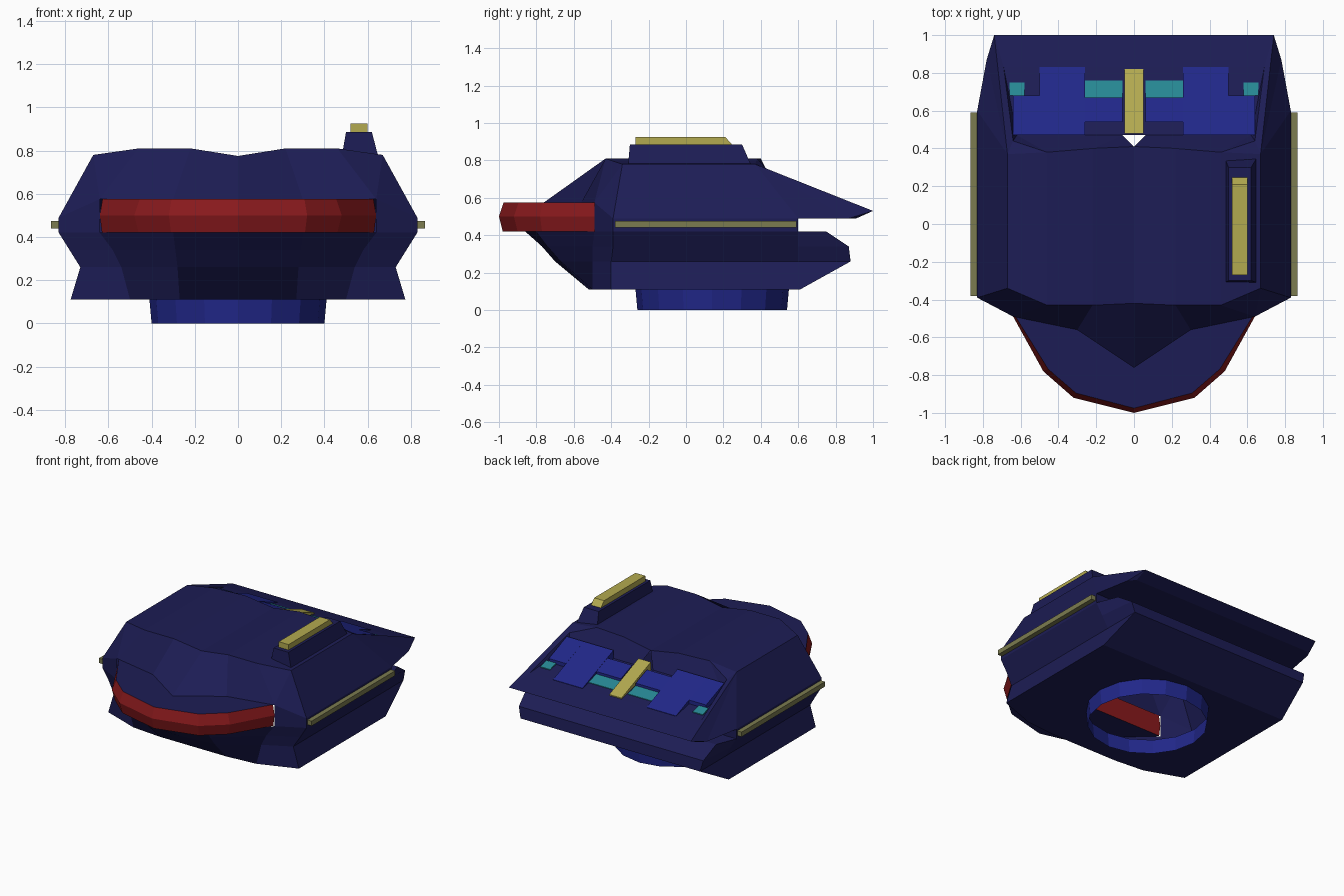
import bpy, bmesh, math

if "Cube" in bpy.data.objects:
    bpy.data.objects.remove(bpy.data.objects["Cube"])


def mat(name, r, g, b):
    m = bpy.data.materials.new(name)
    m.diffuse_color = (r, g, b, 1)
    m.use_nodes = True
    m.node_tree.nodes["Principled BSDF"].inputs["Base Color"].default_value = m.diffuse_color
    return m


NAVY = mat("navy", .012, .012, .09)
BLUE = mat("blue", .015, .02, .25)
RED = mat("red", .25, .01, .012)
YELLOW = mat("yellow", .45, .4, .08)
CYAN = mat("cyan", .02, .25, .3)
OLIVE = mat("olive", .2, .2, .08)


def finish(bm, name, *mats):
    bmesh.ops.remove_doubles(bm, verts=bm.verts, dist=1e-4)
    bmesh.ops.recalc_face_normals(bm, faces=bm.faces)
    me = bpy.data.meshes.new(name)
    bm.to_mesh(me)
    bm.free()
    ob = bpy.data.objects.new(name, me)
    for m in mats:
        me.materials.append(m)
    bpy.context.collection.objects.link(ob)
    return ob


def mirror(ob):
    mod = ob.modifiers.new("Mirror", 'MIRROR')
    mod.use_clip = True
    return ob


def ring(bm, half, z):
    """Full outline from a half outline that starts and ends on x = 0."""
    pts = list(half) + [(-x, y) for x, y in reversed(half[1:-1])]
    return [bm.verts.new((x, y, z)) for x, y in pts]


def bridge(bm, r1, r2):
    n = len(r1)
    return [bm.faces.new((r1[i], r1[(i + 1) % n], r2[(i + 1) % n], r2[i])) for i in range(n)]


def extrude_x(name, x0, x1, prof, m, both=True):
    """Side profile of (y, z) points swept from x0 to x1."""
    bm = bmesh.new()
    a = [bm.verts.new((x0, y, z)) for y, z in prof]
    b = [bm.verts.new((x1, y, z)) for y, z in prof]
    bridge(bm, a, b)
    bm.faces.new(a)
    bm.faces.new(b)
    ob = finish(bm, name, m)
    return mirror(ob) if both else ob


# Upper hull: half shell, mirrored
P = {
    'a0': (0, -.76, .575), 'a1': (.30, -.56, .575), 'a2': (.64, -.49, .575),
    't0': (0, -.42, .775), 't1': (.22, -.43, .81), 't2': (.46, -.43, .81), 't3': (.67, -.34, .78),
    'r0': (0, .41, .775), 'r1': (.22, .40, .81), 'r2': (.46, .38, .81), 'r3': (.67, .37, .78),
    's0': (.83, -.39, .49), 's1': (.83, .60, .49), 's2': (.78, .87, .49),
    'd0': (.06, .47, .67), 'd1': (.62, .47, .67), 'dc': (0, .47, .67), 'q': (.64, .44, .745),
    'm0': (0, .83, .585), 'm1': (.69, .83, .585), 'e0': (0, 1, .53), 'e1': (.74, 1, .53),
    'b0': (0, .91, .49), 'b1': (.74, .91, .49), 'c0': (0, .6, .49),
    'k0': (.64, -.49, .42), 'k1': (.83, -.39, .42), 'k2': (.83, .6, .42), 'k3': (0, .6, .42),
}
FACES = """a0 a1 t1 t0|a1 a2 t2 t1|a2 s0 t3|a2 t3 t2|t0 t1 r1 r0|t1 t2 r2 r1|t2 t3 r3 r2
s0 s1 r3 t3|s1 s2 r3|s2 e1 r3|s2 b1 e1|r0 r1 d0|r1 r2 d1 d0|r2 r3 q|r2 q d1|r3 e1 m1 q
q m1 d1|d0 d1 m1 m0|dc d0 m0|m0 m1 e1 e0|e0 e1 b1 b0|b0 b1 s2 s1 c0|a2 s0 k1 k0|s0 s1 k2 k1|s1 c0 k3 k2"""
bm = bmesh.new()
V = {k: bm.verts.new(p) for k, p in P.items()}
for f in FACES.replace("\n", "|").split("|"):
    bm.faces.new([V[k] for k in f.split()])
mirror(finish(bm, "upper_hull", NAVY))

# Lower hull: stacked outlines, bottom plate pierced by the turret ring
LOWER = [
    (.42, [(0, -.86), (.30, -.80), (.64, -.49), (.83, -.39), (.83, .60), (.77, .75), (0, .75)]),
    (.34, [(0, -.77), (.29, -.74), (.58, -.50), (.78, -.39), (.78, .60), (.75, .87), (0, .87)]),
    (.26, [(0, -.70), (.28, -.67), (.54, -.50), (.73, -.40), (.73, .60), (.73, .88), (0, .88)]),
    (.11, [(0, -.52), (.27, -.52), (.50, -.50), (.775, -.40), (.775, .30), (.775, .61), (0, .61)]),
]
SIDES, CY = 16, .14


def circle(bm, r, z):
    return [bm.verts.new((r * math.cos(2 * math.pi * i / SIDES),
                          CY + r * math.sin(2 * math.pi * i / SIDES), z)) for i in range(SIDES)]


def loop_edges(bm, vs):
    out = []
    for i, v in enumerate(vs):
        w = vs[(i + 1) % len(vs)]
        out.append(bm.edges.get((v, w)) or bm.edges.new((v, w)))
    return out


bm = bmesh.new()
rings = [ring(bm, h, z) for z, h in LOWER]
for r1, r2 in zip(rings, rings[1:]):
    bridge(bm, r1, r2)
bm.faces.new(rings[0][4:9])
hole = circle(bm, .41, .11)
bmesh.ops.triangle_fill(bm, edges=loop_edges(bm, rings[-1]) + loop_edges(bm, hole), use_beauty=True)
finish(bm, "lower_hull", NAVY)

# Open turret ring underneath
bm = bmesh.new()
bridge(bm, circle(bm, .41, .11), circle(bm, .40, 0))
finish(bm, "turret_ring", BLUE)

# Curved front visor with a pointed edge
bm = bmesh.new()
vis = [ring(bm, [(0, -1 + i), (.32 - i / 2, -.92 + i), (.48 - i, -.78 + i / 2), (.64 - i / 2, -.49), (0, -.49)], z)
       for z, i in ((.42, .02), (.50, 0), (.575, .025))]
for r1, r2 in zip(vis, vis[1:]):
    bridge(bm, r1, r2)
for r in (vis[0], vis[-1]):
    bm.faces.new(r).material_index = 1
finish(bm, "front_visor", RED, NAVY)

# Side light strips
extrude_x("side_strip", .82, .865, [(-.38, .44), (.59, .44), (.59, .475), (-.38, .475)], OLIVE)

# Rear deck louvres, panels and spine
extrude_x("deck_panel", .26, .50, [(.47, .65), (.47, .73), (.83, .588), (.83, .56)], BLUE)
extrude_x("inner_louvre", .06, .26, [(.54, .62), (.54, .70), (.67, .65), (.67, .60)], BLUE)
extrude_x("outer_louvre", .50, .64, [(.47, .65), (.47, .73), (.68, .648), (.68, .60)], BLUE)
extrude_x("inner_vent", .06, .26, [(.67, .60), (.67, .632), (.76, .606), (.76, .58)], CYAN)
extrude_x("outer_vent", .58, .66, [(.68, .60), (.68, .630), (.75, .610), (.75, .58)], CYAN)
extrude_x("deck_spine", -.05, .05, [(.48, .65), (.48, .73), (.82, .595), (.82, .56)], YELLOW, False)

# Sensor housing and bar on the right of the roof
bm = bmesh.new()
base = [bm.verts.new(p) for p in ((.48, -.31, .77), (.65, -.31, .77), (.65, .35, .77), (.48, .35, .77))]
top = [bm.verts.new(p) for p in ((.50, -.30, .885), (.62, -.30, .885), (.62, .30, .885), (.50, .30, .885))]
bridge(bm, base, top)
bm.faces.new(top)
finish(bm, "sensor_housing", NAVY)
extrude_x("sensor_bar", .52, .60, [(-.27, .88), (.25, .88), (.21, .925), (-.27, .925)], YELLOW, False)
